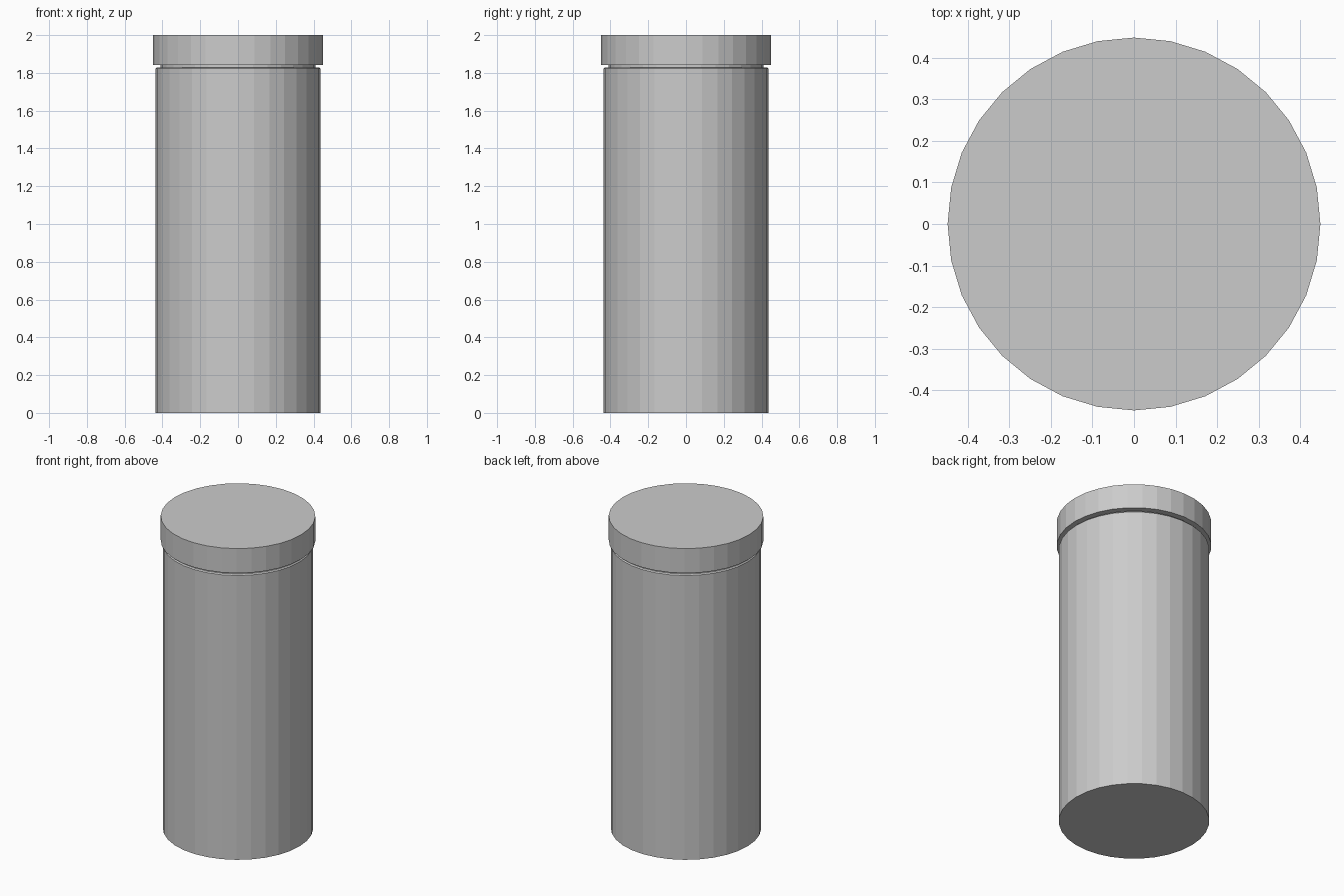
import bpy, bmesh
from math import cos, sin, tau

if "Cube" in bpy.data.objects:
    bpy.data.objects.remove(bpy.data.objects["Cube"])

SIDES = 32


def lathe(name, profile):
    """Closed, flat-shaded solid of revolution from (radius, height) points."""
    bm = bmesh.new()
    rings = [[bm.verts.new((r * cos(tau * i / SIDES), r * sin(tau * i / SIDES), z))
              for i in range(SIDES)] for r, z in profile]
    for low, high in zip(rings, rings[1:]):
        for i in range(SIDES):
            j = (i + 1) % SIDES
            bm.faces.new((low[i], low[j], high[j], high[i]))
    bm.faces.new(rings[0][::-1])
    bm.faces.new(rings[-1])
    mesh = bpy.data.meshes.new(name)
    bm.to_mesh(mesh)
    bm.free()
    obj = bpy.data.objects.new(name, mesh)
    bpy.context.collection.objects.link(obj)
    return obj


# Container body with a slim chamfer and a recessed neck
lathe("body", [(0.437, 0), (0.437, 1.822), (0.431, 1.829), (0.41, 1.829), (0.41, 1.845)])

# Slightly wider lid, separated from the body by the groove
lathe("lid", [(0.449, 1.843), (0.449, 2.0)])
